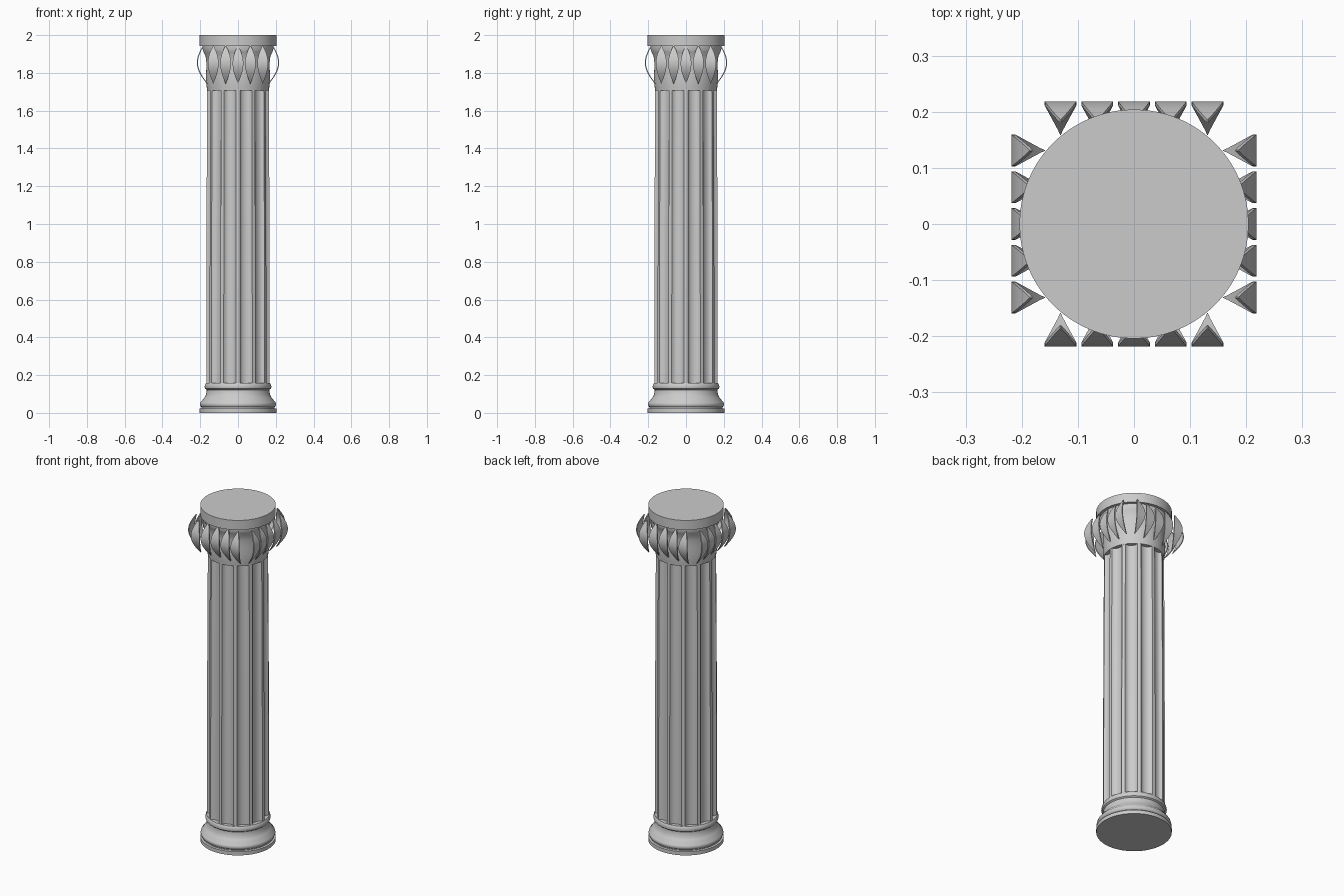
import bpy, bmesh, math
from math import sin, cos, pi

if "Cube" in bpy.data.objects:
    bpy.data.objects.remove(bpy.data.objects["Cube"])


def make(name, bm, angle=35):
    bmesh.ops.recalc_face_normals(bm, faces=bm.faces)
    me = bpy.data.meshes.new(name)
    bm.to_mesh(me)
    bm.free()
    ob = bpy.data.objects.new(name, me)
    bpy.context.collection.objects.link(ob)
    bpy.ops.object.select_all(action='DESELECT')
    ob.select_set(True)
    bpy.context.view_layer.objects.active = ob
    bpy.ops.object.shade_smooth_by_angle(angle=math.radians(angle))
    return ob


def stack(name, rings):
    """Skin closed rings of points and cap both ends."""
    bm = bmesh.new()
    rows = [[bm.verts.new(p) for p in r] for r in rings]
    n = len(rows[0])
    for a, b in zip(rows, rows[1:]):
        for i in range(n):
            j = (i + 1) % n
            bm.faces.new((a[i], a[j], b[j], b[i]))
    bm.faces.new(rows[0][::-1])
    bm.faces.new(rows[-1])
    return make(name, bm)


def lathe(name, profile, n=96):
    return stack(name, [[(r * cos(2 * pi * i / n), r * sin(2 * pi * i / n), z)
                         for i in range(n)] for r, z in profile])


# Moulded base
lathe("base", [(.204, 0), (.204, .022), (.193, .024), (.193, .03), (.199, .035),
               (.202, .045), (.199, .055), (.190, .064), (.188, .07), (.178, .08),
               (.170, .095), (.166, .115), (.166, .122), (.174, .128), (.177, .138),
               (.174, .15), (.170, .157)])

# Fluted shaft, a rib facing each axis
FLUTES, STEPS = 12, 10


def flute_ring(r, z, depth):
    pts = []
    for k in range(FLUTES):
        mid = 2 * pi * (k + .5) / FLUTES
        half = pi / FLUTES * .78
        for s in range(STEPS + 1):
            u = 2 * s / STEPS - 1
            a = mid + half * u
            d = r - depth * math.sqrt(max(0, 1 - u * u))
            pts.append((d * cos(a), d * sin(a), z))
    return pts


stack("shaft", [flute_ring(.168, .15, .022), flute_ring(.168, .6, .022),
                flute_ring(.166, 1.2, .022), flute_ring(.163, 1.72, .022)])

# Capital bell and round top slab
lathe("capital", [(.164, 1.708), (.165, 1.72), (.168, 1.74), (.169, 1.78), (.168, 1.82),
                  (.168, 1.86), (.172, 1.89), (.182, 1.91), (.187, 1.925), (.187, 1.943)])
lathe("top_slab", [(.204, 1.943), (.204, 2.0)])

# Pointed curved leaves: five in a straight row on each of four sides
Z0, Z1, N = 1.742, 1.945, 16


def leaf_section(t):
    half = .0285 * sin(pi * t ** 1.1) ** .9 if 0 < t < 1 else .0005
    base = .165 + .021 * t
    return half, base + .042 * sin(pi * t), Z0 + (Z1 - Z0) * t


def leaf_row(name, turn):
    bm = bmesh.new()
    c, s = cos(turn), sin(turn)
    for k in range(-2, 3):
        rings = []
        for i in range(N + 1):
            half, d, z = leaf_section(i / N)
            cx = .0655 * k
            ring = [(cx - half, -d), (cx + half, -d),
                    (cx + half, -d + .006), (cx - half, -d + .006)]
            rings.append([bm.verts.new((x * c - y * s, x * s + y * c, z)) for x, y in ring])
        for a, b in zip(rings, rings[1:]):
            for i in range(4):
                j = (i + 1) % 4
                bm.faces.new((a[i], a[j], b[j], b[i]))
        bm.faces.new(rings[0][::-1])
        bm.faces.new(rings[-1])
    make(name, bm)


for side, name in enumerate(("front", "right", "back", "left")):
    leaf_row("leaves_" + name, side * pi / 2)
